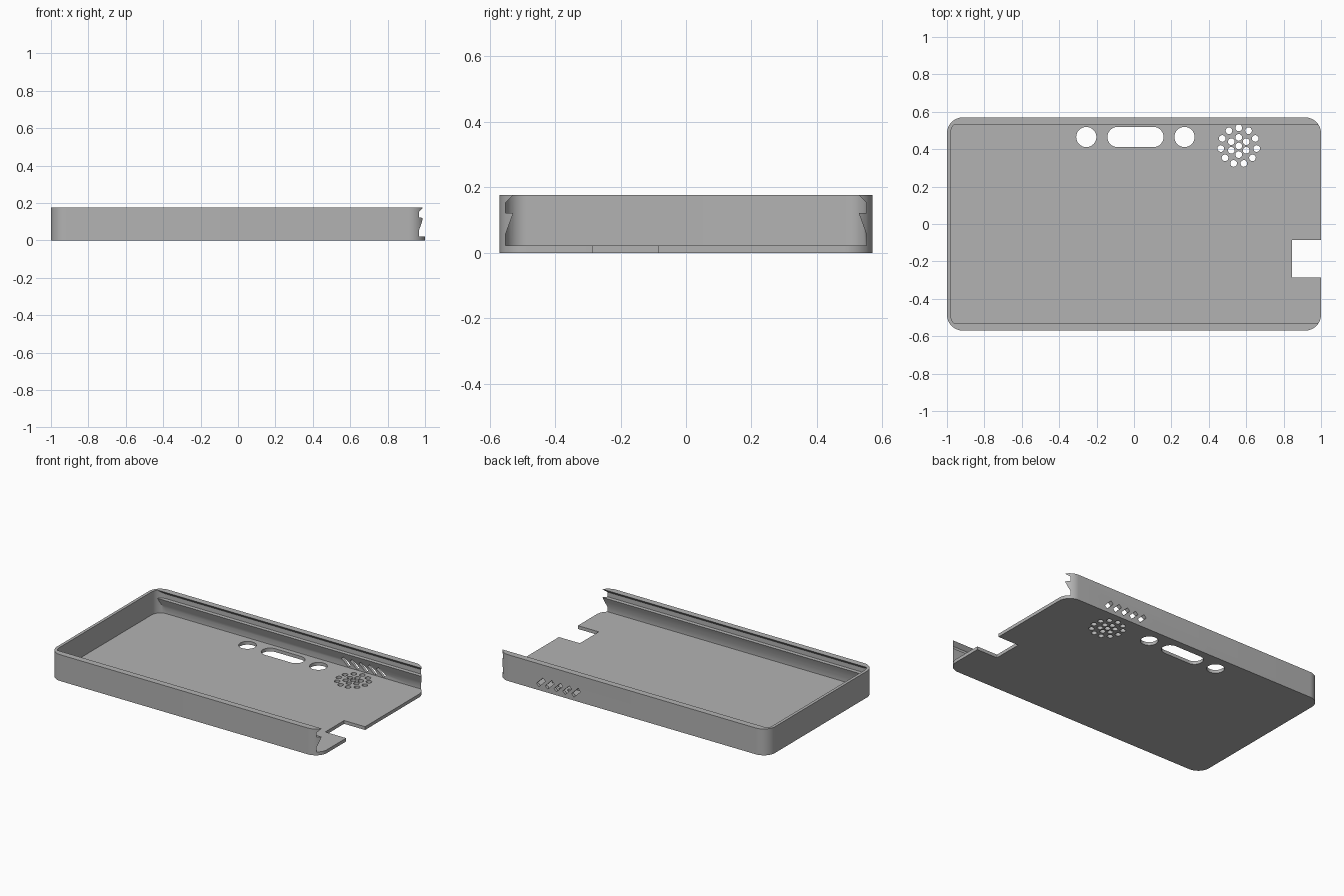
import bpy
import bmesh
from math import sin, cos, pi, radians
from mathutils import Matrix, Vector

if "Cube" in bpy.data.objects:
    bpy.data.objects.remove(bpy.data.objects["Cube"])

LENGTH, WIDTH, HEIGHT = 2.0, 1.14, 0.176
WALL, FLOOR, RADIUS = 0.018, 0.022, 0.085

grey = bpy.data.materials.new("case_grey")
grey.use_nodes = True
grey.diffuse_color = (0.45, 0.45, 0.45, 1)
grey.node_tree.nodes["Principled BSDF"].inputs["Base Color"].default_value = grey.diffuse_color


def prism(name, outline, low, high, matrix=Matrix()):
    """Extrude a 2D outline between two heights, then place it."""
    bm = bmesh.new()
    face = bm.faces.new([bm.verts.new((x, y, low)) for x, y in outline])
    top = bmesh.ops.extrude_face_region(bm, geom=[face])["geom"]
    verts = [v for v in top if isinstance(v, bmesh.types.BMVert)]
    bmesh.ops.translate(bm, verts=verts, vec=(0, 0, high - low))
    bmesh.ops.transform(bm, matrix=matrix, verts=bm.verts)
    bmesh.ops.recalc_face_normals(bm, faces=bm.faces)
    mesh = bpy.data.meshes.new(name)
    bm.to_mesh(mesh)
    bm.free()
    mesh.materials.append(grey)
    ob = bpy.data.objects.new(name, mesh)
    bpy.context.collection.objects.link(ob)
    return ob


def rounded(x0, x1, y0, y1, r, steps=12):
    """Outline of a rectangle with round corners."""
    points = []
    corners = [(x1 - r, y1 - r), (x0 + r, y1 - r), (x0 + r, y0 + r), (x1 - r, y0 + r)]
    for i, (cx, cy) in enumerate(corners):
        for k in range(steps + 1):
            a = (i + k / steps) * pi / 2
            p = Vector((cx + r * cos(a), cy + r * sin(a)))
            if not points or (p - points[-1]).length > 1e-5:
                points.append(p)
    if (points[0] - points[-1]).length < 1e-5:
        points.pop()
    return points


def circle(cx, cy, r, count=24):
    return [(cx + r * cos(2 * pi * k / count), cy + r * sin(2 * pi * k / count))
            for k in range(count)]


def combine(target, tool, operation="DIFFERENCE"):
    """Apply a boolean and discard the tool."""
    tool.hide_render = True
    mod = target.modifiers.new("cut", "BOOLEAN")
    mod.operation, mod.object, mod.solver = operation, tool, "EXACT"
    bpy.context.view_layer.objects.active = target
    bpy.ops.object.modifier_apply(modifier=mod.name)
    bpy.data.objects.remove(tool)


# Outer block with rounded upright corners
hx, hy = LENGTH / 2, WIDTH / 2
case = prism("tray_case", rounded(-hx, hx, -hy, hy, RADIUS), 0, HEIGHT)

# Cavity: rail profile along x, rounded at the closed end, open at +x
iy, rail = hy - WALL, hy - 0.042
half = [(iy, FLOOR), (iy, 0.055), (rail, 0.121), (iy, 0.122),
        (iy, 0.153), (rail, HEIGHT), (rail, 0.25)]
profile = half + [(-y, z) for y, z in reversed(half)]
along_x = Matrix(((0, 0, 1, 0), (1, 0, 0, 0), (0, 1, 0, 0), (0, 0, 0, 1)))
cavity = prism("cavity_cutter", profile, -1.1, 1.2, along_x)
ends = prism("cavity_ends",
             rounded(-hx + 0.02, 1.5, -iy - 0.0005, iy + 0.0005, RADIUS - 0.02), -0.1, 0.4)
combine(cavity, ends, "INTERSECT")
combine(case, cavity)

# Notch in the open end of the floor
combine(case, prism("notch_cutter", [(0.845, -0.285), (1.1, -0.285),
                                     (1.1, -0.085), (0.845, -0.085)], -0.1, 0.1))

# Two round openings with a long slot between them
openings = [circle(-0.255, 0.465, 0.054, 32), circle(0.27, 0.465, 0.054, 32),
            rounded(-0.142, 0.158, 0.411, 0.519, 0.054)]

# Speaker grille: centre hole, inner ring, outer ring
sx, sy = 0.56, 0.417
for count, ring in ((1, 0), (6, 0.046), (11, 0.097)):
    for k in range(count):
        a = pi / 2 + 2 * pi * k / count
        openings.append(circle(sx + ring * cos(a), sy + ring * sin(a), 0.018, 16))
for outline in openings:
    combine(case, prism("floor_cutter", outline, -0.1, 0.1))

# Slanted vents through the back wall
for k in range(5):
    place = (Matrix.Translation((sx - 0.015 + (k - 2) * 0.065, hy, 0.056))
             @ Matrix.Rotation(radians(-45), 4, "Y") @ Matrix.Rotation(radians(90), 4, "X"))
    slot = [(-0.0125, -0.034), (0.0125, -0.034), (0.0125, 0.034), (-0.0125, 0.034)]
    combine(case, prism("vent_cutter", slot, -0.1, 0.1, place))

# Smooth the round corners, keep edges sharp
bpy.ops.object.select_all(action="DESELECT")
case.select_set(True)
bpy.context.view_layer.objects.active = case
bpy.ops.object.shade_smooth_by_angle(angle=radians(28))
